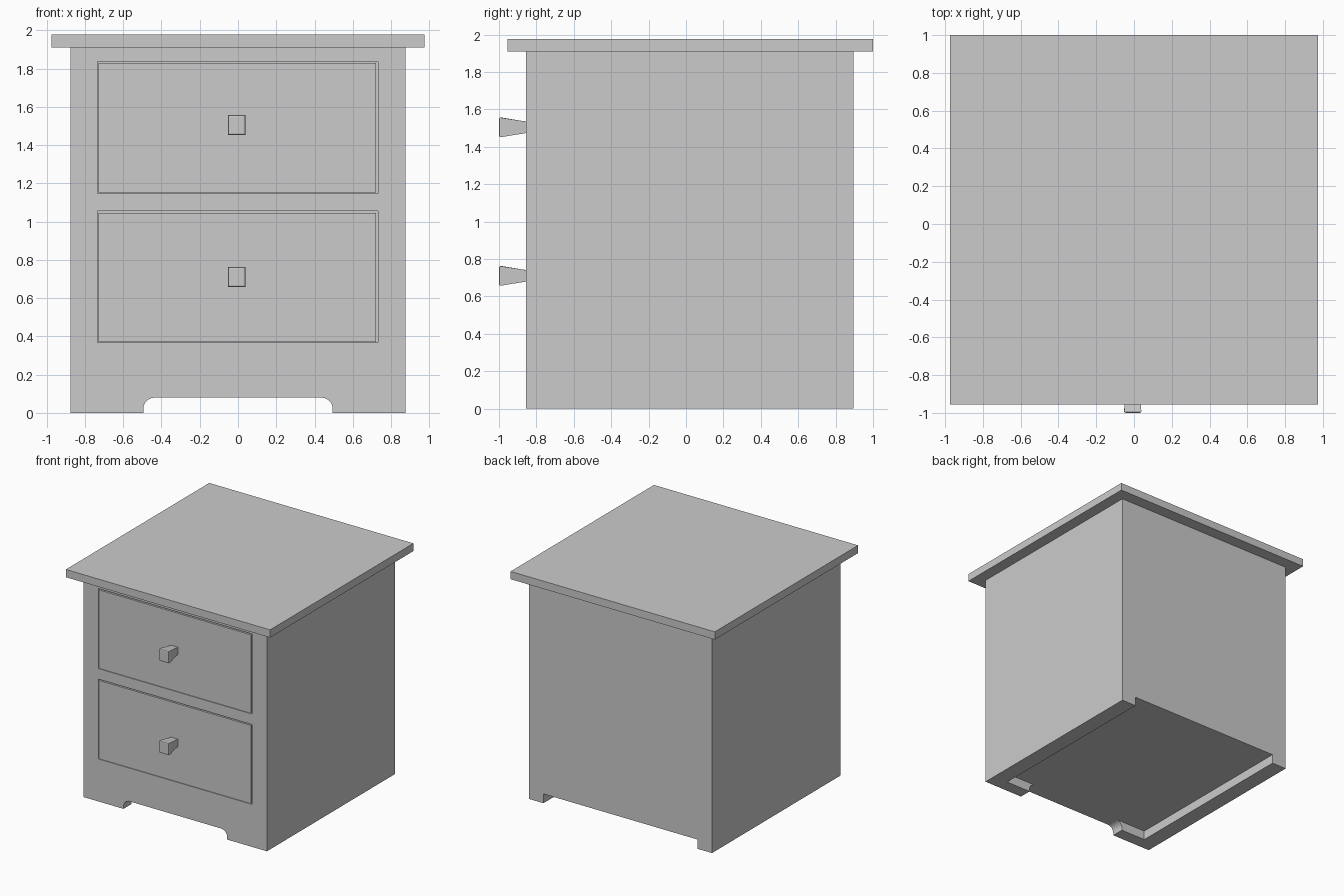
import bpy, bmesh, math
from mathutils import Vector

if "Cube" in bpy.data.objects:
    bpy.data.objects.remove(bpy.data.objects["Cube"])


def finish(name, bm):
    bmesh.ops.recalc_face_normals(bm, faces=bm.faces)
    me = bpy.data.meshes.new(name)
    bm.to_mesh(me)
    bm.free()
    ob = bpy.data.objects.new(name, me)
    bpy.context.collection.objects.link(ob)
    return ob


def box(name, x, y, z):
    bm = bmesh.new()
    bmesh.ops.create_cube(bm, size=1)
    for v in bm.verts:
        v.co = Vector([(a + b) / 2 + c * (b - a) for c, (a, b) in zip(v.co, (x, y, z))])
    return finish(name, bm)


def extrude_profile(name, pts, y0, y1):
    bm = bmesh.new()
    face = bm.faces.new([bm.verts.new((x, y0, z)) for x, z in pts])
    ext = bmesh.ops.extrude_face_region(bm, geom=[face])["geom"]
    bmesh.ops.translate(bm, vec=(0, y1 - y0, 0),
                        verts=[g for g in ext if isinstance(g, bmesh.types.BMVert)])
    return finish(name, bm)


def cut(target, cutter):
    mod = target.modifiers.new("cut", "BOOLEAN")
    mod.operation = "DIFFERENCE"
    mod.solver = "EXACT"
    mod.object = cutter
    bpy.context.view_layer.objects.active = target
    bpy.ops.object.modifier_apply(modifier=mod.name)
    bpy.data.objects.remove(cutter)


W, FRONT, BACK = 0.875, -0.855, 0.895
INNER, PANEL, FLOOR = 0.735, 0.11, 0.08

# Cabinet body, hollowed underneath and open at the back foot
body = box("cabinet_body", (-W, W), (FRONT, BACK), (0, 1.91))
cut(body, box("under_cutter", (-INNER, INNER), (FRONT + PANEL, 1.2), (-0.2, FLOOR)))

# Front kick cutout with rounded upper corners
r = 0.06
right = [(0.495, -0.2)] + [
    (0.495 - r + r * math.cos(a), FLOOR - r + r * math.sin(a))
    for a in [i * math.pi / 16 for i in range(9)]]
arch = right + [(-x, z) for x, z in reversed(right)]
cut(body, extrude_profile("arch_cutter", arch, FRONT - 0.2, FRONT + PANEL + 0.02))

# Overhanging top
box("top_board", (-0.975, 0.975), (-0.955, 1.0), (1.91, 1.977))


def knob(name, z):
    bm = bmesh.new()
    bmesh.ops.create_cube(bm, size=2)
    for v in bm.verts:
        front = v.co.y < 0
        v.co = (-0.007 + v.co.x * (0.046 if front else 0.032),
                -1.0 if front else FRONT + 0.005,
                z + v.co.z * (0.053 if front else 0.03))
    edges = [e for e in bm.edges if all(v.co.y < -0.99 for v in e.verts)]
    bmesh.ops.bevel(bm, geom=edges, offset=0.009, segments=2, profile=0.5, affect="EDGES")
    return finish(name, bm)


# Drawers set flush into recesses, with a knob each
for label, z0, z1 in (("lower", 0.367, 1.056), ("upper", 1.147, 1.838)):
    cut(body, box("recess_cutter", (-0.735, 0.732), (FRONT - 0.2, FRONT + PANEL), (z0, z1)))
    box(label + "_drawer", (-0.73, 0.722), (FRONT, FRONT + PANEL - 0.005), (z0 + 0.004, z1 - 0.01))
    knob(label + "_knob", (z0 + z1) / 2 - 0.001 + (0.013 if label == "upper" else 0))
